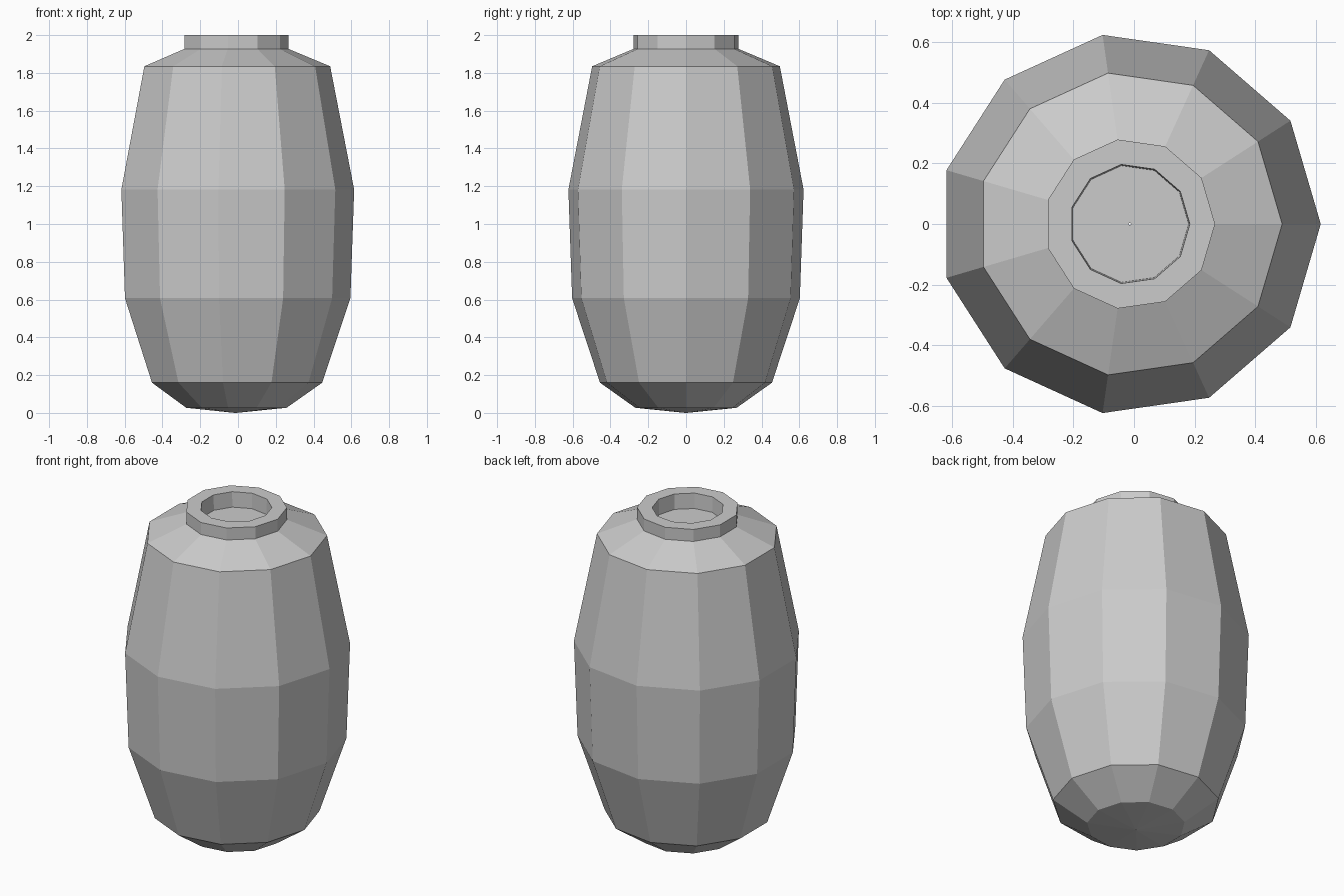
import bpy
import bmesh
from math import cos, sin, tau

cube = bpy.data.objects.get("Cube")
if cube:
    bpy.data.objects.remove(cube, do_unlink=True)

SIDES = 11
CENTRE_X = -0.014

# Single plain grey for the whole vessel
grey = bpy.data.materials.new("plain_grey")
grey.use_nodes = True
colour = (0.6, 0.6, 0.6, 1)
grey.diffuse_color = colour
grey.node_tree.nodes["Principled BSDF"].inputs["Base Color"].default_value = colour


def lathe(name, profile, material):
    """Revolve a (radius, height) profile, listed bottom to top outside."""
    bm = bmesh.new()
    rings = [
        [bm.verts.new((CENTRE_X + r * cos(tau * i / SIDES), r * sin(tau * i / SIDES), z))
         for i in range(SIDES)]
        for r, z in profile
    ]
    for low, high in zip(rings, rings[1:]):
        for i in range(SIDES):
            j = (i + 1) % SIDES
            bm.faces.new((low[i], low[j], high[j], high[i]))
    mesh = bpy.data.meshes.new(name)
    bm.to_mesh(mesh)
    bm.free()
    mesh.materials.append(material)
    obj = bpy.data.objects.new(name, mesh)
    bpy.context.collection.objects.link(obj)
    return obj


# Base, belly, shoulder, neck, rim and shallow recessed mouth
lathe("vase_body", [
    (0.004, 0.0), (0.271, 0.027), (0.46, 0.16), (0.609, 0.607),
    (0.629, 1.182), (0.502, 1.835), (0.281, 1.927), (0.281, 2.0),
    (0.198, 2.0), (0.194, 1.908), (0.004, 1.908),
], grey)
